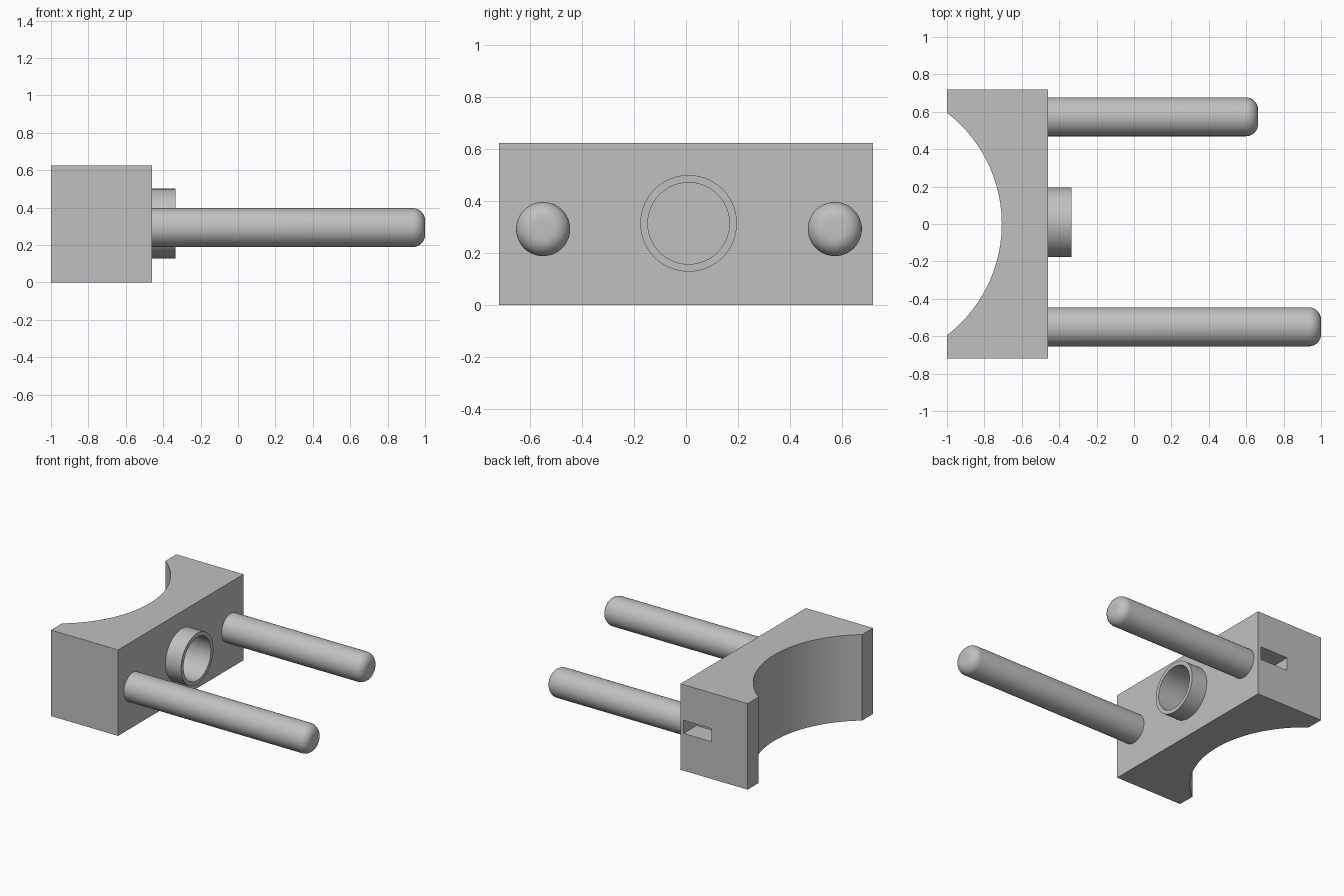
import bpy, bmesh, math
from mathutils import Matrix, Vector

if "Cube" in bpy.data.objects:
    bpy.data.objects.remove(bpy.data.objects["Cube"], do_unlink=True)

grey = bpy.data.materials.new("plain grey")
grey.use_nodes = True
colour = (0.53, 0.53, 0.53, 1)
grey.diffuse_color = colour
grey.node_tree.nodes["Principled BSDF"].inputs["Base Color"].default_value = colour


def finish(name, bm):
    bmesh.ops.recalc_face_normals(bm, faces=bm.faces)
    mesh = bpy.data.meshes.new(name)
    bm.to_mesh(mesh)
    bm.free()
    mesh.materials.append(grey)
    obj = bpy.data.objects.new(name, mesh)
    bpy.context.collection.objects.link(obj)
    return obj


def lathe(name, profile, y, z, closed=False):
    """Revolve (x, radius) points around an axis along x."""
    bm = bmesh.new()
    verts = [bm.verts.new((x, r, 0)) for x, r in profile]
    pairs = list(zip(verts, verts[1:]))
    if closed:
        pairs.append((verts[-1], verts[0]))
    edges = [bm.edges.new(p) for p in pairs]
    bmesh.ops.spin(bm, geom=verts + edges, cent=(0, 0, 0), axis=(1, 0, 0),
                   angle=math.tau, steps=64)
    bmesh.ops.remove_doubles(bm, verts=bm.verts, dist=1e-5)
    bmesh.ops.translate(bm, verts=bm.verts, vec=(0, y, z))
    return finish(name, bm)


def smooth(obj):
    bpy.ops.object.select_all(action="DESELECT")
    obj.select_set(True)
    bpy.context.view_layer.objects.active = obj
    bpy.ops.object.shade_smooth_by_angle(angle=math.radians(30))


def cut(obj, cutter):
    cutter.hide_render = True
    mod = obj.modifiers.new("cut", "BOOLEAN")
    mod.operation = "DIFFERENCE"
    mod.solver = "EXACT"
    mod.object = cutter
    bpy.context.view_layer.objects.active = obj
    bpy.ops.object.modifier_apply(modifier=mod.name)
    bpy.data.objects.remove(cutter, do_unlink=True)


BACK, FACE, HALF, HEIGHT = -1.0, -0.46, 0.72, 0.625

# Block with a concave arc along its back
arc_radius, arc_x = 0.75, -1.457
sweep = math.acos((BACK - arc_x) / arc_radius)
outline = [(BACK, -HALF), (FACE, -HALF), (FACE, HALF), (BACK, HALF)]
steps = 48
for i in range(steps + 1):
    a = sweep * (1 - 2 * i / steps)
    outline.append((arc_x + arc_radius * math.cos(a), arc_radius * math.sin(a)))
bm = bmesh.new()
base = bm.faces.new([bm.verts.new((x, y, 0)) for x, y in outline])
top = bmesh.ops.extrude_face_region(bm, geom=[base])["geom"]
bmesh.ops.translate(bm, vec=(0, 0, HEIGHT),
                    verts=[v for v in top if isinstance(v, bmesh.types.BMVert)])
block = finish("block", bm)

# Blind bore behind the collar
COLLAR_Y, COLLAR_Z, BORE = 0.01, 0.315, 0.157
cut(block, lathe("bore_cutter", [(-0.66, 0), (-0.66, BORE), (-0.4, BORE), (-0.4, 0)],
                 COLLAR_Y, COLLAR_Z))

# Rectangular pocket in the rear side
bm = bmesh.new()
size = Vector((0.226, 0.3, 0.095))
bmesh.ops.create_cube(bm, size=1, matrix=Matrix.Translation((-0.597, HALF, 0.318))
                      @ Matrix.Diagonal(size).to_4x4())
cut(block, finish("pocket_cutter", bm))
smooth(block)

# Collar ring on the face
rim = -0.335
smooth(lathe("collar", [(FACE, BORE), (rim, BORE), (rim, 0.186), (FACE, 0.186)],
             COLLAR_Y, COLLAR_Z, closed=True))

# Two pegs with rounded ends
PEG, ROUND = 0.104, 0.065
for name, y, tip in (("front_peg", -0.55, 1.0), ("rear_peg", 0.573, 0.663)):
    profile = [(FACE - 0.01, 0), (FACE - 0.01, PEG)]
    for i in range(11):
        a = math.pi / 2 * (1 - i / 10)
        profile.append((tip - ROUND + ROUND * math.cos(a),
                        PEG - ROUND + ROUND * math.sin(a)))
    profile.append((tip, 0))
    smooth(lathe(name, profile, y, 0.293))
